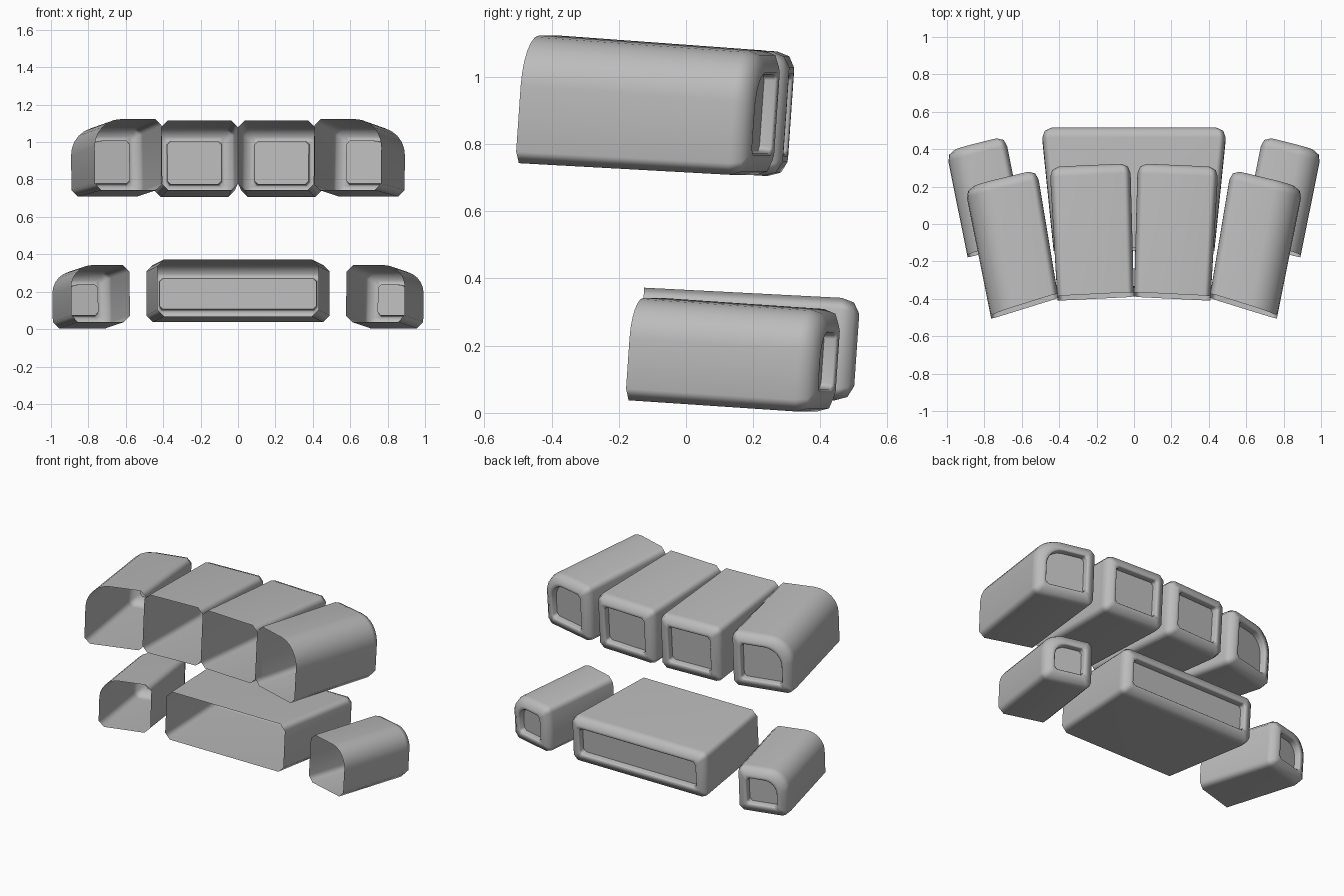
import bpy, bmesh, math
from mathutils import Vector

cube = bpy.data.objects.get("Cube")
if cube:
    bpy.data.objects.remove(cube, do_unlink=True)

grey = bpy.data.materials.new("plain_grey")
grey.use_nodes = True
COLOUR = (0.5, 0.5, 0.5, 1)
grey.diffuse_color = COLOUR
grey.node_tree.nodes["Principled BSDF"].inputs["Base Color"].default_value = COLOUR

LEAN = 0.07      # backward lean of every cross-section
CHAMFER = 0.035  # small corner cut
ARC_STEPS = 6


def section(w, h, big, inset):
    """Box outline with three small corners and an optional large round one at the outer top."""
    a, b = w / 2 - inset, h / 2 - inset
    pts = []
    for i, (sx, sz) in enumerate([(1, 1), (-1, 1), (-1, -1), (1, -1)]):
        r = big if i == 0 and big else CHAMFER
        r = max(r - inset * 0.6, 0.018)
        for k in range(ARC_STEPS + 1) if r > CHAMFER else (0, ARC_STEPS):
            t = math.pi / 2 * (i + k / ARC_STEPS)
            pts.append((sx * (a - r) + r * math.cos(t), sz * (b - r) + r * math.sin(t)))
    return pts


def sleeve(name, front, back, big=0, side=1):
    """Open-fronted shell; each end is (centre, width, height, yaw slope)."""
    c0, c1 = Vector(front[0]), Vector(back[0])
    axis = (c1 - c0).normalized()
    up = Vector((axis.x * LEAN, axis.y * LEAN, 1))
    bm = bmesh.new()

    def ring(end, shift, inset):
        centre, w, h, slope = end
        across = Vector((1, slope, 0)).normalized()
        return [bm.verts.new((p.x * side, p.y, p.z)) for p in
                (Vector(centre) + axis * shift + across * u + up * v
                 for u, v in section(w, h, big, inset))]

    # front lip, body, rounded back edge, rim, recessed window
    rings = [ring(front, 0, 0)]
    for shift, inset in [(-0.055, 0), (-0.018, 0.012), (0, 0.045),
                         (0, 0.062), (-0.008, 0.068), (-0.04, 0.07)]:
        rings.append(ring(back, shift, inset))
    for r0, r1 in zip(rings, rings[1:]):
        for i in range(len(r0)):
            j = (i + 1) % len(r0)
            bm.faces.new((r0[i], r0[j], r1[j], r1[i]))
    panel = bm.faces.new(rings[-1])
    bmesh.ops.recalc_face_normals(bm, faces=bm.faces)
    panel.normal_update()
    if panel.normal.y < 0:
        bmesh.ops.reverse_faces(bm, faces=bm.faces)
    for f in bm.faces:
        f.smooth = True

    mesh = bpy.data.meshes.new(name)
    bm.to_mesh(mesh)
    bm.free()
    mesh.set_sharp_from_angle(angle=math.radians(55))
    mesh.materials.append(grey)
    ob = bpy.data.objects.new(name, mesh)
    bpy.context.collection.objects.link(ob)
    weighted = ob.modifiers.new("even_shading", 'WEIGHTED_NORMAL')
    weighted.keep_sharp = True


# Upper row and lower outer pair, mirrored left and right
for label, s in (("left", 1), ("right", -1)):
    sleeve(f"upper_inner_shell_{label}",
           ((0.205, -0.387, 0.93), 0.41, 0.37, -0.05),
           ((0.235, 0.305, 0.887), 0.43, 0.37, -0.045), side=s)
    sleeve(f"upper_outer_shell_{label}",
           ((0.586, -0.439, 0.933), 0.376, 0.38, -0.31),
           ((0.71, 0.235, 0.89), 0.395, 0.37, -0.24), big=0.15, side=s)
    sleeve(f"lower_outer_shell_{label}",
           ((0.735, -0.125, 0.19), 0.325, 0.305, -0.29),
           ((0.845, 0.423, 0.153), 0.325, 0.305, -0.25), big=0.12, side=s)

# Wide lower centre shell
sleeve("lower_centre_shell",
       ((0, -0.135, 0.22), 0.86, 0.305, 0),
       ((0, 0.508, 0.187), 0.98, 0.305, 0))
